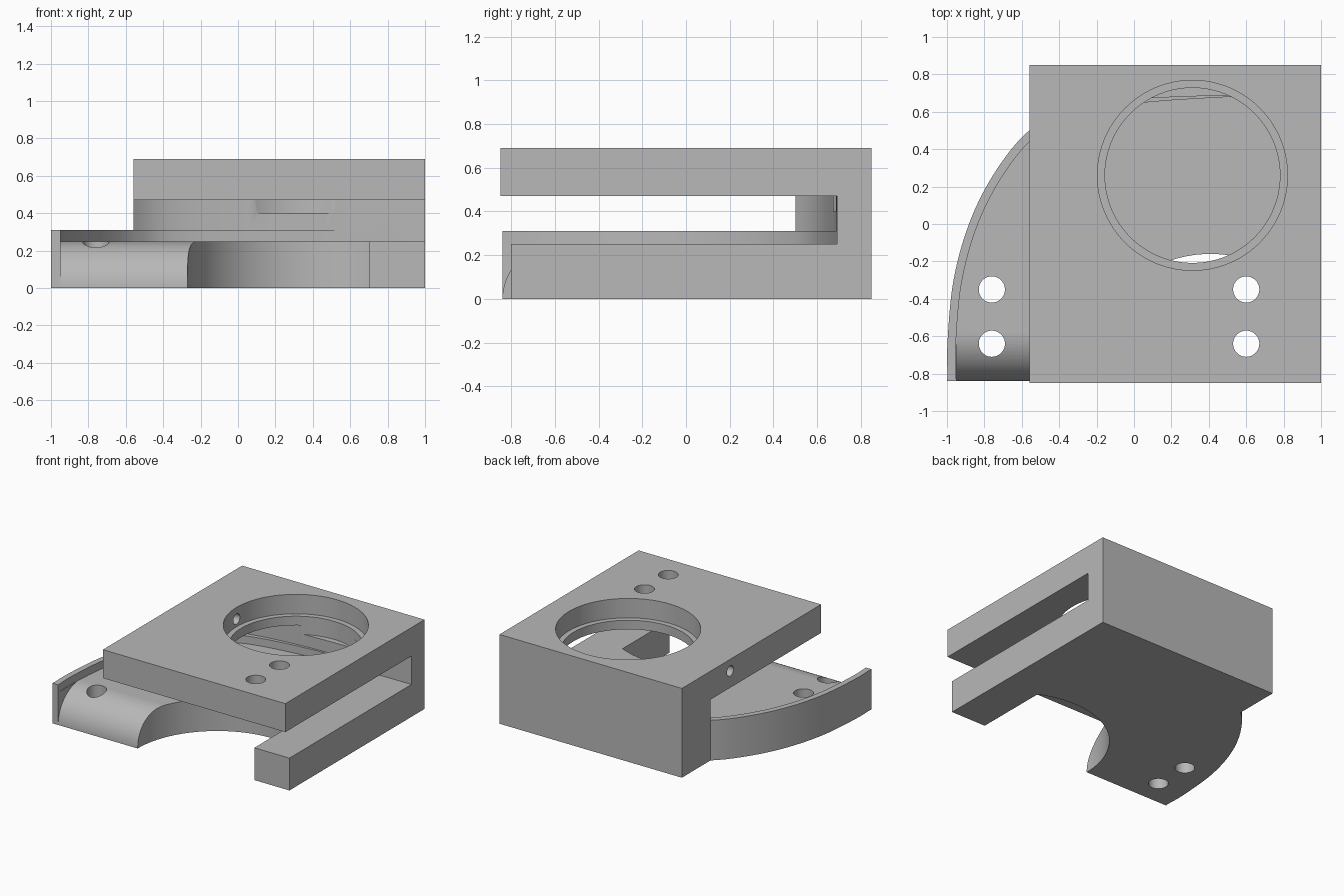
import bpy, bmesh
from math import sin, cos, radians, pi
from mathutils import Vector, Matrix

old = bpy.data.objects.get("Cube")
if old:
    bpy.data.objects.remove(old, do_unlink=True)

grey = bpy.data.materials.new("machined grey")
grey.use_nodes = True
grey.diffuse_color = (0.48, 0.48, 0.48, 1)
grey.node_tree.nodes["Principled BSDF"].inputs["Base Color"].default_value = (0.48, 0.48, 0.48, 1)


def prism(name, outline, low, high, along_x=False):
    """Extrude a 2D outline along z, or a (y, z) outline along x."""
    bm = bmesh.new()
    place = (lambda a, b: (low, a, b)) if along_x else (lambda a, b: (a, b, low))
    face = bm.faces.new([bm.verts.new(place(*p)) for p in outline])
    out = bmesh.ops.extrude_face_region(bm, geom=[face])
    step = Vector((high - low, 0, 0)) if along_x else Vector((0, 0, high - low))
    bmesh.ops.translate(bm, vec=step, verts=[v for v in out["geom"] if isinstance(v, bmesh.types.BMVert)])
    bmesh.ops.recalc_face_normals(bm, faces=bm.faces)
    mesh = bpy.data.meshes.new(name)
    bm.to_mesh(mesh)
    bm.free()
    mesh.materials.append(grey)
    obj = bpy.data.objects.new(name, mesh)
    bpy.context.collection.objects.link(obj)
    return obj


def arc(cx, cy, r, start, end, n):
    angles = [radians(start + (end - start) * i / n) for i in range(n + 1)]
    return [(cx + r * cos(a), cy + r * sin(a)) for a in angles]


def disc(name, x, y, r, low, high, n=48, along_x=False):
    return prism(name, arc(x, y, r, 0, 360, n)[:-1], low, high, along_x)


def combine(target, other, operation):
    mod = target.modifiers.new(operation.title(), 'BOOLEAN')
    mod.operation = operation
    mod.solver = 'EXACT'
    mod.object = other
    bpy.context.view_layer.objects.active = target
    bpy.ops.object.modifier_apply(modifier=mod.name)
    bpy.data.objects.remove(other, do_unlink=True)


def spline(points, n):
    """Smooth curve through the points."""
    p = [Vector(q) for q in points]
    p = [2 * p[0] - p[1]] + p + [2 * p[-1] - p[-2]]
    curve = []
    for a, b, c, d in zip(p, p[1:], p[2:], p[3:]):
        for i in range(n):
            t = i / n
            curve.append(0.5 * (2 * b + (c - a) * t + (2 * a - 5 * b + 4 * c - d) * t * t
                                + (3 * b - a - 3 * c + d) * t ** 3))
    return curve + [p[-2]]


# Curved outer edge, and the inner edge of the rim
STEPS = 6
outer = spline([(-0.995, -0.84), (-0.998, -0.65), (-0.965, -0.3), (-0.875, 0.02), (-0.735, 0.29),
                (-0.56, 0.5), (-0.35, 0.61), (0, 0.665), (0.4, 0.685), (0.8, 0.69)], STEPS)
outer[0].x = -1
split = 5 * STEPS
inner = []
for i, p in enumerate(outer):
    q = outer[min(i + 1, len(outer) - 1)] - outer[max(i - 1, 0)]
    fade = 1 if i <= split else (len(outer) - 1 - i) / (len(outer) - 1 - split)
    inner.append(p + Vector((q.y, -q.x)).normalized() * 0.045 * fade)
inner[0] = Vector((-0.95, -0.84))
left, right, back = -0.56, 1, 0.85

# Base plate with front cutout and arm
body = prism("clamp_body", outer[:split + 1] + [(left, back), (right, back), (right, -0.8), (0.7, -0.8)]
             + arc(0.41, -0.84, 0.68, 64.8, 180, 40), 0, 0.25)

# Rounded front nose, inside the rim
nose = arc(-0.58, 0, 0.25, 180, 90, 20)
nose = [(-0.58 + (y + 0.58) * 1.04, z) for y, z in nose]
combine(body, prism("nose_cutter", nose + [(-0.58, 0.4), (-1, 0.4), (-1, 0)], -0.95, 0.3, True), 'DIFFERENCE')

# Raised rim, curved back wall and top block
rim = prism("rim", inner + [(right, 0.69), (right, back), (left, back)] + outer[split::-1], 0.25, 0.31)
wall = prism("back_wall", outer[split:] + [(right, 0.69), (right, back), (left, back)], 0.31, 0.47)
block = prism("top_block", [(left, -0.85), (right, -0.85), (right, back), (left, back)], 0.47, 0.69)
rim_end = prism("rim_end", [(-1, -0.84), (-0.95, -0.84), (-0.95, -0.7), (-0.997, -0.7)], 0.2, 0.31)
bpy.data.objects.remove(rim_end, do_unlink=True)
for part in (rim, wall, block):
    combine(body, part, 'UNION')

# Stepped round opening, bolt holes and side screw hole
cutters = [disc("seat_cutter", 0.3125, 0.26, 0.508, 0.54, 0.8, 96),
           disc("opening_cutter", 0.3125, 0.26, 0.468, 0.4, 0.6, 96),
           disc("screw_cutter", 0.26, 0.6, 0.04, -0.7, 0.0, 24, True)]
for y in (-0.35, -0.64):
    cutters.append(disc("plate_hole_cutter", -0.76, y, 0.07, -0.1, 0.4))
    cutters.append(disc("block_hole_cutter", 0.6, y, 0.07, 0.4, 0.8))
for cutter in cutters:
    combine(body, cutter, 'DIFFERENCE')

# Smooth curved surfaces, keep machined edges crisp
bpy.ops.object.select_all(action='DESELECT')
body.select_set(True)
bpy.context.view_layer.objects.active = body
bpy.ops.object.shade_smooth_by_angle(angle=radians(30))
